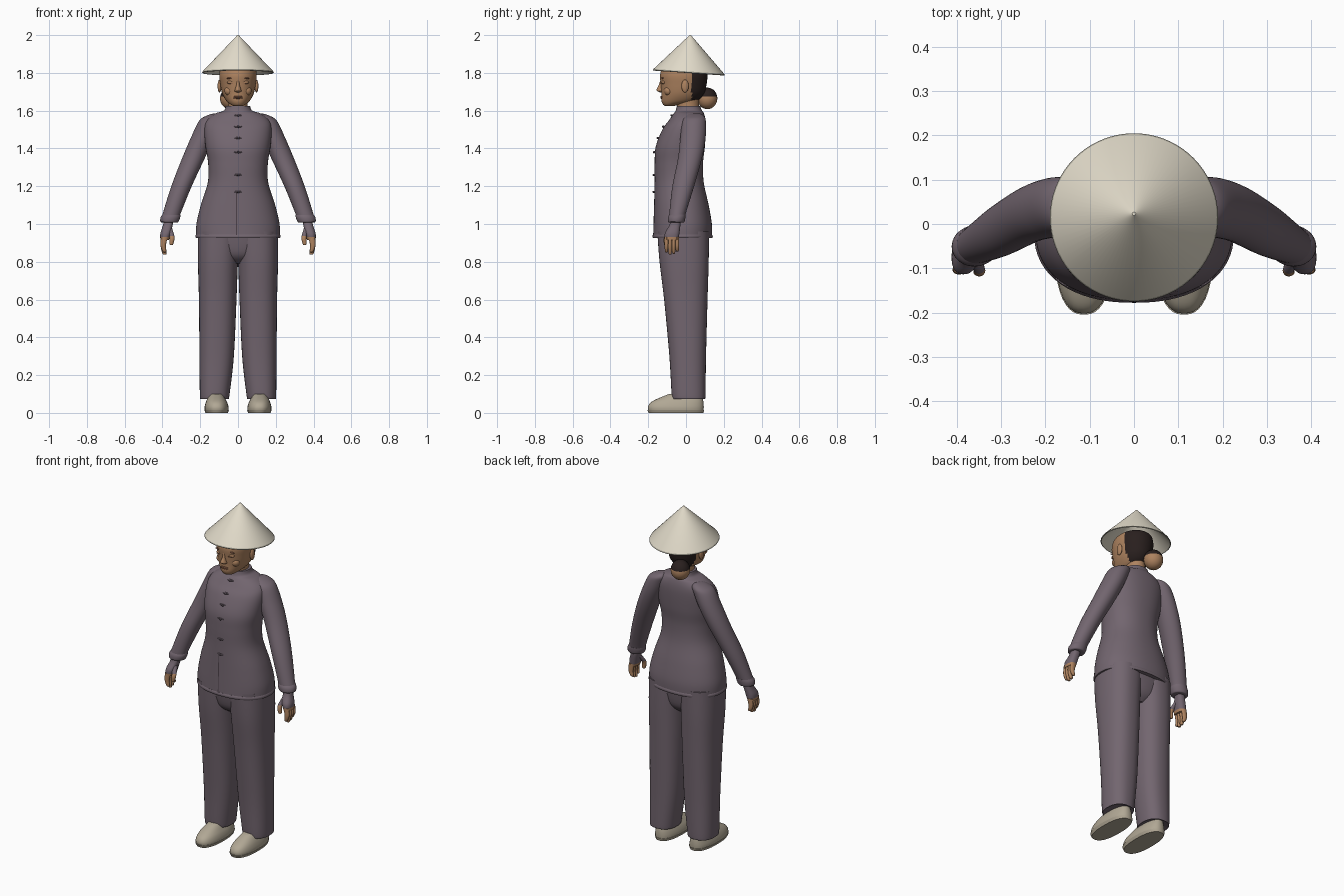
import bpy, bmesh, math
from mathutils import Matrix, Vector

cube = bpy.data.objects.get("Cube")
if cube:
    bpy.data.objects.remove(cube, do_unlink=True)


def material(name, rgb):
    m = bpy.data.materials.new(name)
    m.use_nodes = True
    m.diffuse_color = (*rgb, 1)
    m.node_tree.nodes["Principled BSDF"].inputs["Base Color"].default_value = (*rgb, 1)
    return m


cloth = material("mauve cloth", (0.17, 0.132, 0.16))
dark = material("dark mauve", (0.07, 0.052, 0.065))
skin = material("skin", (0.42, 0.225, 0.115))
lip = material("lip brown", (0.27, 0.12, 0.07))
hair = material("dark hair", (0.022, 0.014, 0.013))
straw = material("pale straw", (0.76, 0.71, 0.59))
rim = material("rim straw", (0.42, 0.4, 0.33))
canvas = material("shoe canvas", (0.44, 0.39, 0.3))
parts = []


def finish(name, bm, mats):
    bmesh.ops.recalc_face_normals(bm, faces=bm.faces)
    me = bpy.data.meshes.new(name)
    bm.to_mesh(me)
    bm.free()
    for m in mats:
        me.materials.append(m)
    ob = bpy.data.objects.new(name, me)
    bpy.context.collection.objects.link(ob)
    parts.append(ob)
    return ob


def smooth_rows(rows, steps):
    """Catmull-Rom interpolation between rows of numbers."""
    out = []
    for i in range(len(rows) - 1):
        a, b, c, d = (rows[max(0, min(len(rows) - 1, i + k))] for k in (-1, 0, 1, 2))
        for s in range(steps):
            t = s / steps
            out.append([q + 0.5 * t * (r - p + t * (2*p - 5*q + 4*r - w + t * (3*(q - r) + w - p)))
                        for p, q, r, w in zip(a, b, c, d)])
    return out + [list(rows[-1])]


def loft(name, rows, mats, side=1, power=2.0, segs=40, steps=6, rule=None):
    """Skin over level rings given as (z, x min, x max, y min, y max)."""
    bm = bmesh.new()
    rings = []
    for z, x0, x1, y0, y1 in smooth_rows(rows, steps):
        ring = []
        for k in range(segs):
            a = math.tau * k / segs
            c, s = (math.copysign(abs(f) ** (2 / power), f) for f in (math.cos(a), math.sin(a)))
            ring.append(bm.verts.new((side * ((x0 + x1) + (x1 - x0) * c) / 2,
                                      ((y0 + y1) + (y1 - y0) * s) / 2, z)))
        rings.append(ring)
    for r, q in zip(rings, rings[1:]):
        for k in range(segs):
            n = (k + 1) % segs
            bm.faces.new((r[k], r[n], q[n], q[k]))
    bm.faces.new(rings[0])
    bm.faces.new(rings[-1])
    if rule:
        for f in bm.faces:
            f.material_index = int(rule(f.calc_center_median()))
    return finish(name, bm, mats)


def ellipsoid(name, loc, size, mats, tilt=0, rule=None):
    bm = bmesh.new()
    m = Matrix.Translation(loc) @ Matrix.Rotation(tilt, 4, 'Y') @ Matrix.Diagonal((*size, 1))
    bmesh.ops.create_uvsphere(bm, u_segments=24, v_segments=16, radius=1, matrix=m)
    if rule:
        for f in bm.faces:
            f.material_index = int(rule(f.calc_center_median()))
    return finish(name, bm, mats)


# Jacket with stand-up collar
jacket = [(0.93, -.222, .222, -.174, .138), (1.0, -.22, .22, -.172, .137),
          (1.1, -.197, .197, -.169, .12), (1.22, -.16, .16, -.166, .094),
          (1.32, -.158, .158, -.166, .09), (1.41, -.172, .172, -.16, .1),
          (1.5, -.178, .178, -.125, .105), (1.55, -.165, .165, -.09, .103),
          (1.585, -.12, .12, -.065, .095), (1.6, -.075, .075, -.055, .085),
          (1.625, -.064, .064, -.048, .075)]
loft("jacket", jacket, [cloth], power=2.25, segs=64)
loft("jacket_hem", [(0.925, -.222, .222, -.175, .139), (0.935, -.226, .226, -.178, .142),
                    (0.945, -.222, .222, -.174, .138)], [cloth], power=2.25, segs=64, steps=2)


def front_y(z):
    return min(smooth_rows(jacket, 12), key=lambda r: abs(r[0] - z))[3]


# Front opening and knot buttons
bm = bmesh.new()
strip = []
for i in range(13):
    z = 0.93 + 0.235 * i / 12
    strip.append([bm.verts.new((x, front_y(z) - 0.002, z)) for x in (-.011, -.006)])
for a, b in zip(strip, strip[1:]):
    bm.faces.new((a[0], a[1], b[1], b[0]))
finish("front_opening", bm, [dark])
for z in (1.17, 1.26, 1.38, 1.455, 1.515, 1.575):
    ellipsoid("button_loop", (0, front_y(z), z), (.02, .005, .005), [cloth])
    ellipsoid("button", (0.002, front_y(z) - .004, z), (.007, .007, .006), [dark])

for side, label in ((1, "left"), (-1, "right")):
    # Sleeve and cuff
    loft(label + "_sleeve", [(1.585, .10, .13, .025, .075), (1.572, .085, .17, .0, .095),
         (1.545, .09, .207, -.02, .105), (1.46, .125, .248, -.03, .104),
         (1.35, .175, .295, -.042, .085), (1.2, .245, .353, -.072, .043),
         (1.06, .302, .397, -.088, .0), (1.03, .31, .405, -.09, -.006)],
         [cloth], side)
    loft(label + "_cuff", [(1.008, .322, .4, -.086, -.016), (1.012, .315, .411, -.095, -.008),
         (1.035, .306, .41, -.095, -.003), (1.05, .306, .4, -.088, -.002)], [cloth], side, steps=3)
    # Half-gloved hand, bare fingers and thumb
    loft(label + "_palm", [(1.03, .34, .39, -.075, -.028), (.99, .347, .398, -.09, -.03),
         (.95, .355, .411, -.112, -.035), (.915, .366, .411, -.112, -.04)],
         [cloth, skin], side, 2.4, rule=lambda c: c.z < .93)
    for i in range(4):
        y = -.103 + .019 * i
        low = .838 + (.012, 0, .004, .016)[i]
        loft(label + "_finger", [(low, .384, .392, y - .004, y + .004),
             (low + .006, .379, .4, y - .008, y + .008), (.885, .382, .41, y - .011, y + .01),
             (.93, .372, .408, y - .01, y + .01)], [skin], side, segs=14, steps=4)
    loft(label + "_thumb", [(.888, .348, .356, -.112, -.102), (.895, .342, .363, -.117, -.098),
         (.93, .336, .362, -.116, -.092), (.975, .348, .372, -.09, -.06)],
         [skin, cloth], side, segs=16, rule=lambda c: c.z > .935)
    # Trouser leg
    loft(label + "_trouser_leg", [(.078, .05, .198, -.07, .1), (.095, .045, .202, -.076, .103),
         (.3, .022, .204, -.088, .106), (.6, .008, .207, -.116, .114),
         (.8, .0, .212, -.14, .12), (.96, -.012, .212, -.152, .122)],
         [cloth], side, 2.35, segs=48)
    # Shoe and its sole
    loft(label + "_shoe", [(.01, .05, .176, -.2, .093), (.03, .05, .177, -.202, .094),
         (.052, .056, .172, -.19, .093), (.072, .066, .164, -.158, .09),
         (.1, .08, .15, -.09, .085)], [canvas], side, 2.4, steps=4)
    loft(label + "_sole", [(0, .054, .172, -.198, .092), (.016, .047, .179, -.205, .096)],
         [canvas], side, 2.4, steps=1)
    # Ear, closed eye and brow
    ellipsoid(label + "_ear", (side * .098, -.005, 1.73), (.01, .019, .034), [skin])
    ellipsoid(label + "_eyelid", (side * .038, -.118, 1.75), (.019, .012, .01), [skin])
    ellipsoid(label + "_lash_line", (side * .038, -.1285, 1.745), (.016, .003, .002), [lip])
    ellipsoid(label + "_brow", (side * .04, -.124, 1.773), (.022, .007, .004), [lip], side * .1)
    ellipsoid(label + "_cheek", (side * .045, -.092, 1.705), (.027, .025, .026), [skin])

# Seat joining the legs
loft("trouser_seat", [(.79, -.04, .04, -.07, .06), (.84, -.13, .13, -.125, .1),
                      (.96, -.205, .205, -.15, .12)], [cloth], power=2.4)

# Neck, head with hair over the back, nose and lips
loft("neck", [(1.57, -.058, .058, -.045, .072), (1.63, -.05, .05, -.048, .068),
              (1.7, -.055, .055, -.055, .075)], [skin])
loft("head", [(1.624, -.02, .02, -.11, -.065), (1.632, -.038, .038, -.121, -.035),
              (1.652, -.062, .062, -.13, .055), (1.69, -.083, .083, -.13, .095),
              (1.74, -.094, .094, -.134, .109), (1.79, -.099, .099, -.137, .113),
              (1.83, -.088, .088, -.12, .1), (1.85, -.05, .05, -.07, .06)],
     [skin, hair], power=2.1, segs=56, steps=8, rule=lambda c: c.y > .03 and c.z > 1.655)
loft("nose", [(1.697, -.008, .008, -.14, -.12), (1.703, -.018, .018, -.151, -.115),
              (1.712, -.016, .016, -.156, -.115), (1.735, -.009, .009, -.145, -.115),
              (1.76, -.008, .008, -.136, -.115)], [skin], segs=20)
for z in (1.674, 1.667):
    ellipsoid("lip", (0, -.128, z), (.024, .008, .0045), [lip])
ellipsoid("chin", (0, -.106, 1.643), (.026, .02, .017), [skin])
ellipsoid("hair_bun", (-.042, .113, 1.665), (.053, .053, .057), [skin, hair],
          rule=lambda c: c.z > 1.672)


# Hollow conical hat, dipping to the back
def disc(z, r):
    return (z, -r, r, .015 - r, .015 + r)


hat = loft("conical_hat", [disc(2.0, .004), disc(1.992, .011), disc(1.808, .187),
                           disc(1.802, .19), disc(1.799, .187), disc(1.802, .183),
                           disc(1.98, .006)], [straw, rim], segs=72, steps=1,
           rule=lambda c: c.z < 1.807)
for v in hat.data.vertices:
    r = math.hypot(v.co.x, v.co.y - .015) / .19
    v.co.z -= .07 * (v.co.y - .015)
    v.co.y += .008 * (1 - r)

bpy.ops.object.select_all(action='DESELECT')
for ob in parts:
    ob.select_set(True)
bpy.context.view_layer.objects.active = parts[0]
bpy.ops.object.shade_smooth_by_angle(angle=math.radians(40))
